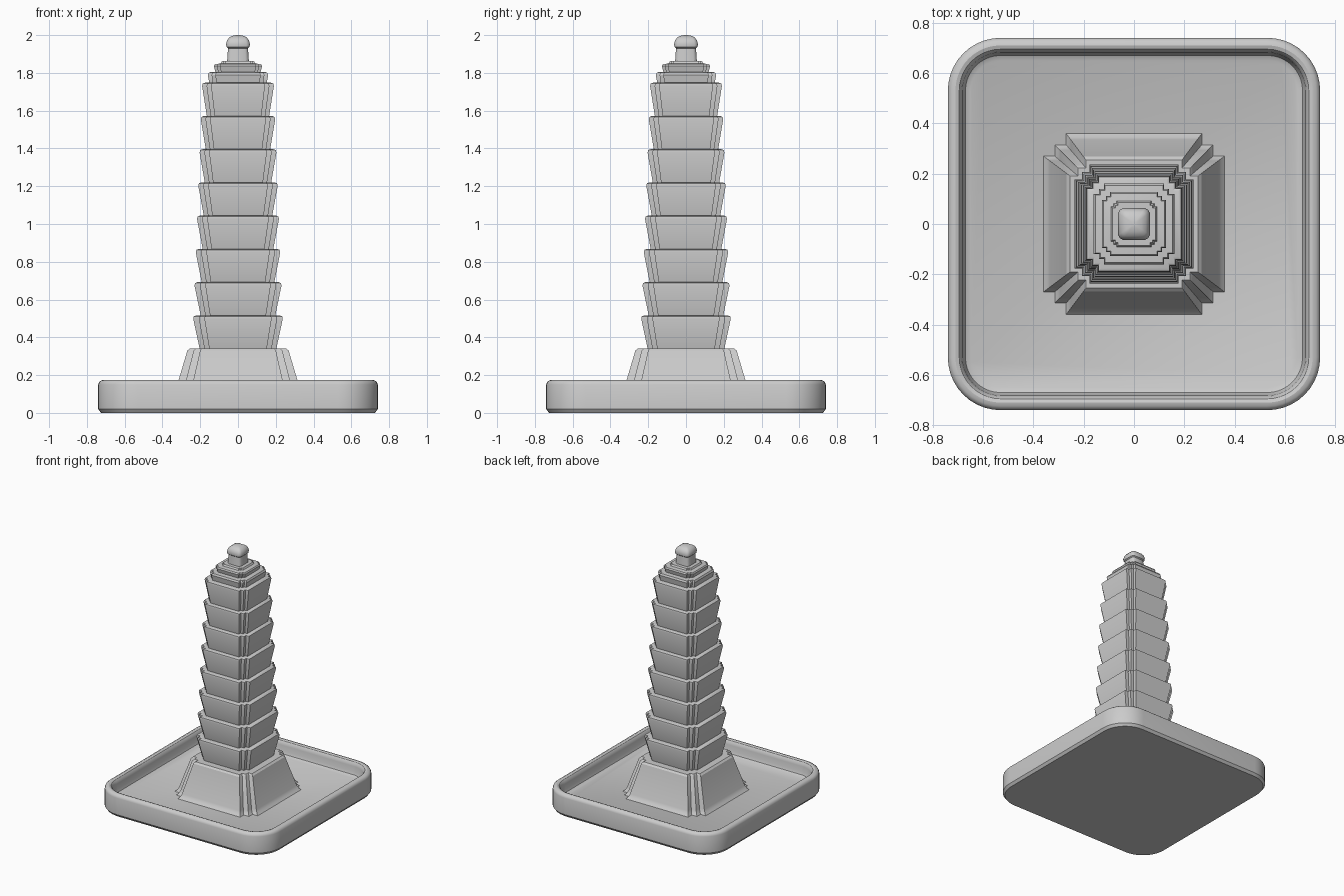
import bpy, bmesh, math

cube = bpy.data.objects.get("Cube")
if cube:
    bpy.data.objects.remove(cube, do_unlink=True)

stone = bpy.data.materials.new("grey stone")
stone.use_nodes = True
COLOUR = (0.6, 0.6, 0.6, 1)
stone.diffuse_color = COLOUR
stone.node_tree.nodes["Principled BSDF"].inputs["Base Color"].default_value = COLOUR


def four_corners(corner):
    """Repeat one corner outline around the four quadrants."""
    ring = []
    for _ in range(4):
        ring += corner
        corner = [(-y, x) for x, y in corner]
    return ring


def rounded(h, edge=0.74, radius=0.21, steps=10):
    r = max(radius - (edge - h), 0.03)
    angles = [math.pi / 2 * i / steps for i in range(steps + 1)]
    return four_corners([(h - r + r * math.cos(a), h - r + r * math.sin(a)) for a in angles])


def stepped(h):
    a, b = h * 0.875, h * 0.75
    return four_corners([(h, b), (a, b), (a, a), (b, a), (b, h)])


def bevelled(h):
    return four_corners([(h, h * 0.7), (h * 0.89, h * 0.89), (h * 0.7, h)])


def loft(name, section, profile, angle=30):
    """Skin a closed solid through (half width, height) rings."""
    bm = bmesh.new()
    rings = [[bm.verts.new((x, y, z)) for x, y in section(h)] for h, z in profile]
    for low, high in zip(rings, rings[1:]):
        for i in range(len(low)):
            j = (i + 1) % len(low)
            bm.faces.new((low[i], low[j], high[j], high[i]))
    bm.faces.new(rings[0][::-1])
    bm.faces.new(rings[-1])
    mesh = bpy.data.meshes.new(name)
    bm.to_mesh(mesh)
    bm.free()
    mesh.materials.append(stone)
    obj = bpy.data.objects.new(name, mesh)
    bpy.context.collection.objects.link(obj)
    bpy.ops.object.select_all(action="DESELECT")
    obj.select_set(True)
    bpy.context.view_layer.objects.active = obj
    bpy.ops.object.shade_smooth_by_angle(angle=math.radians(angle))
    return obj


# Tray base: chamfered foot, rolled rim and sunken floor
loft("base_tray", rounded, [
    (0.725, 0), (0.74, 0.02), (0.74, 0.15), (0.735, 0.163), (0.724, 0.172),
    (0.71, 0.175), (0.695, 0.17), (0.686, 0.158), (0.682, 0.14),
    (0.678, 0.1), (0.67, 0.08), (0.65, 0.07)])

# Sloping pedestal with stepped corners and a flared foot
loft("pedestal", stepped, [
    (0.37, 0.06), (0.36, 0.07), (0.345, 0.085), (0.335, 0.105),
    (0.268, 0.33), (0.255, 0.342)])

# Shaft of eight flaring tiers
TIERS, START, RISE = 8, 0.34, 0.176
shaft = []
for i in range(TIERS):
    z, t = START + i * RISE, i / (TIERS - 1)
    foot, brim = 0.203 - 0.038 * t, 0.237 - 0.047 * t
    shaft += [(foot, z), (brim, z + RISE - 0.018),
              (brim - 0.003, z + RISE - 0.005), (brim - 0.015, z + RISE)]
loft("tiered_shaft", stepped, shaft)

# Stepped cap
loft("stepped_cap", stepped, [
    (0.152, 1.745), (0.16, 1.79), (0.153, 1.803), (0.12, 1.806),
    (0.128, 1.836), (0.122, 1.846), (0.092, 1.85), (0.085, 1.862)])

# Finial with a rounded head
loft("finial", bevelled, [
    (0.058, 1.855), (0.053, 1.93), (0.061, 1.937), (0.063, 1.952),
    (0.058, 1.972), (0.047, 1.987), (0.03, 1.996), (0.01, 2.0)], 35)
